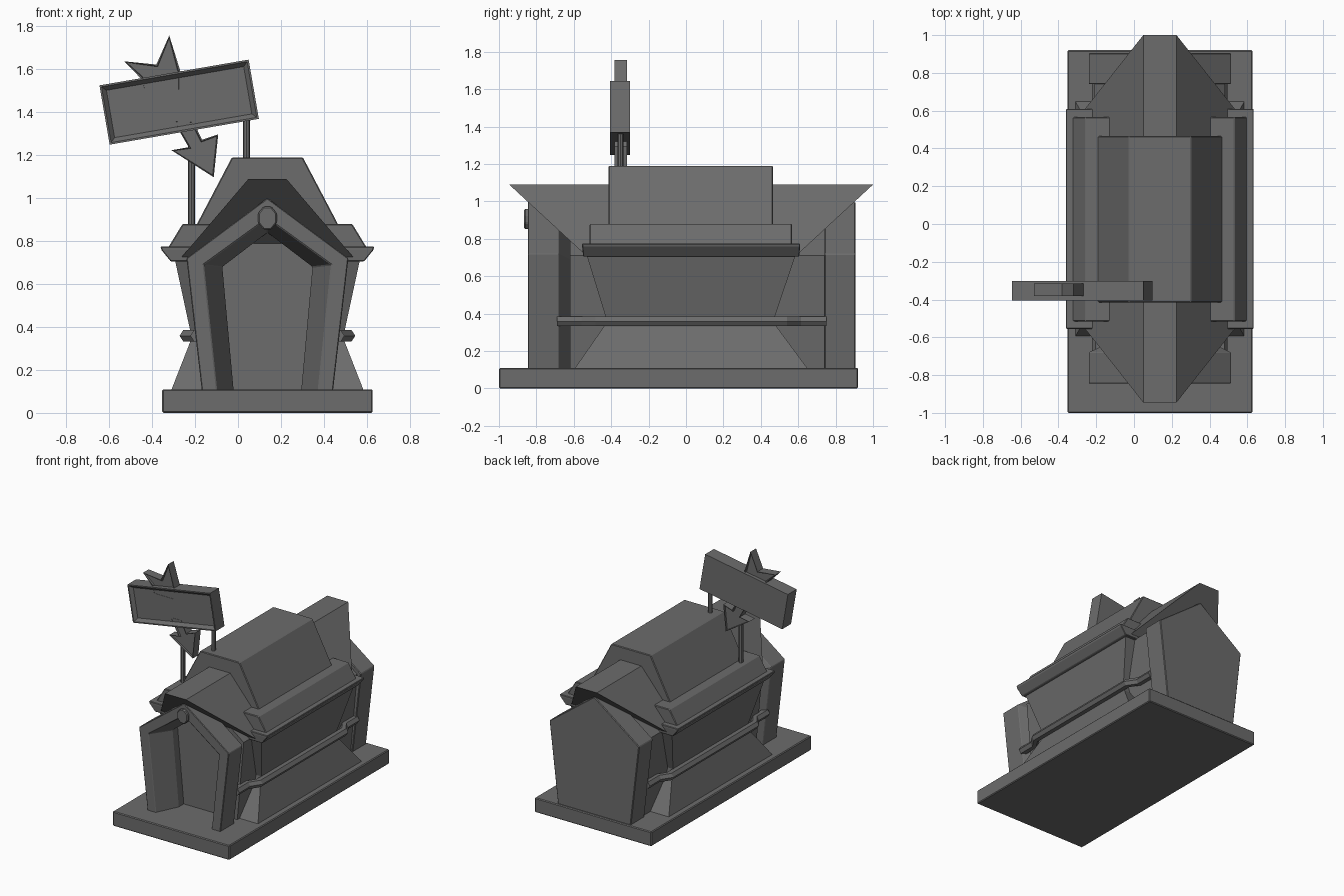
import bpy, bmesh, math
from mathutils import Matrix, Vector

if "Cube" in bpy.data.objects:
    bpy.data.objects.remove(bpy.data.objects["Cube"])

CX = 0.137  # building centre line
gray = bpy.data.materials.new("dark_gray")
gray.diffuse_color = (0.15, 0.15, 0.15, 1)
gray.use_nodes = True
gray.node_tree.nodes["Principled BSDF"].inputs["Base Color"].default_value = gray.diffuse_color


def finish(name, bm, bevel=0.0):
    bmesh.ops.recalc_face_normals(bm, faces=bm.faces[:])
    me = bpy.data.meshes.new(name)
    bm.to_mesh(me)
    bm.free()
    me.materials.append(gray)
    ob = bpy.data.objects.new(name, me)
    bpy.context.collection.objects.link(ob)
    if bevel:
        mod = ob.modifiers.new("soft_edges", "BEVEL")
        mod.width = bevel
        mod.segments = 1
        mod.limit_method = 'ANGLE'
    return ob


def loft(name, rings, bevel=0.0):
    """Closed rings of points joined into a capped solid."""
    bm = bmesh.new()
    vs = [[bm.verts.new(p) for p in r] for r in rings]
    n = len(rings[0])
    for a, b in zip(vs, vs[1:]):
        for i in range(n):
            j = (i + 1) % n
            bm.faces.new((a[i], a[j], b[j], b[i]))
    bm.faces.new(vs[0])
    bm.faces.new(vs[-1])
    return finish(name, bm, bevel)


def tiers(name, levels, bevel=0.0):
    """Stacked rectangles: z, half width, y front, y back."""
    return loft(name, [[(CX - d, y0, z), (CX + d, y0, z), (CX + d, y1, z), (CX - d, y1, z)]
                       for z, d, y0, y1 in levels], bevel)


def prism(name, pts, y0, y1, bevel=0.0):
    return loft(name, [[(x, y, z) for x, z in pts] for y in (y0, y1)], bevel)


def gable(bottom, shoulder, zs, apex, z0=0.1):
    """Five-sided house outline."""
    return [(CX - bottom, z0), (CX - shoulder, zs), (CX, apex), (CX + shoulder, zs), (CX + bottom, z0)]


# Base slab
tiers("base_slab", [(0, 0.49, -1.0, 0.92), (0.11, 0.49, -1.0, 0.92)], 0.006)

# Central body and rear end wall
prism("body_core", gable(0.29, 0.345, 0.71, 0.97), -0.62, 0.76)
prism("rear_wall", gable(0.305, 0.377, 0.72, 1.0), 0.74, 0.905, 0.005)

# Front entrance arch with splayed opening
arch = zip(gable(0.305, 0.377, 0.72, 1.0),
           gable(0.235, 0.297, 0.69, 0.905),
           gable(0.157, 0.21, 0.68, 0.84))
loft("entrance_arch", [[(o[0], -0.845, o[1]), (f[0], -0.845, f[1]), (b[0], -0.68, b[1]),
                        (b[0], -0.6, b[1]), (o[0], -0.68, o[1])] for o, f, b in arch], 0.004)

# Boss at the peak of the arch
boss = [(CX + 0.043 * math.sin(a) * 1.1, 0.907 + 0.058 * math.cos(a))
        for a in (math.pi / 8 + i * math.pi / 4 for i in range(8))]
prism("arch_boss", boss, -0.865, -0.66, 0.006)

# Waisted side bays: flared skirt below, outward leaning wall above
tiers("side_bays", [(0.1, 0.45, -0.6, 0.655), (0.33, 0.36, -0.44, 0.485),
                    (0.385, 0.36, -0.43, 0.475), (0.71, 0.43, -0.53, 0.585)])

# Waist rails that step out around the bays
for side, label in ((-1, "left"), (1, "right")):
    path = [(-0.69, 0.325), (-0.56, 0.325), (-0.485, 0.375), (0.54, 0.375), (0.615, 0.325), (0.75, 0.325)]
    loft(label + "_rail", [[(CX + side * (d + 0.034 * math.cos(i * math.pi / 3)), y,
                             0.359 + 0.03 * math.sin(i * math.pi / 3)) for i in range(6)]
                           for y, d in path])

# Roof with raked ends, eaves and raised cap
tiers("main_roof", [(0.725, 0.4, -0.55, 0.605), (1.09, 0.088, -0.945, 1.0)])
tiers("eave_gutter", [(0.705, 0.45, -0.55, 0.605), (0.758, 0.493, -0.555, 0.61),
                      (0.775, 0.498, -0.555, 0.61)], 0.004)
tiers("eave_slope", [(0.77, 0.462, -0.515, 0.567), (0.88, 0.395, -0.515, 0.567)], 0.005)
tiers("roof_cap", [(0.87, 0.333, -0.415, 0.465), (1.19, 0.165, -0.415, 0.465)], 0.005)

# Sign poles
for x, z0, label in ((-0.217, 0.8, "left"), (0.04, 1.15, "right")):
    bm = bmesh.new()
    bmesh.ops.create_cone(bm, segments=8, radius1=0.016, radius2=0.016, depth=1.42 - z0, cap_ends=True,
                          matrix=Matrix.Translation((x, -0.35, (1.42 + z0) / 2)))
    finish(label + "_sign_pole", bm)


def recess(bm, faces, rim, slope, depth):
    """Flat rim, then a sloped step into a sunken panel."""
    bmesh.ops.inset_region(bm, faces=faces, thickness=rim)
    bmesh.ops.inset_region(bm, faces=faces, thickness=slope, depth=-depth)


# Tilted sign board with sunken front panel
bm = bmesh.new()
bmesh.ops.create_cube(bm, size=1, matrix=Matrix.Diagonal((0.705, 0.105, 0.28, 1)))
bm.normal_update()
recess(bm, [f for f in bm.faces if f.normal.y < -0.9], 0.012, 0.028, 0.025)
bmesh.ops.transform(bm, verts=bm.verts[:], matrix=Matrix.Translation((-0.274, -0.353, 1.447))
                    @ Matrix.Rotation(math.radians(-9.8), 4, 'Y'))
finish("sign_board", bm)


def sign_ornament(name, pts):
    """Extruded outline with shallow recessed front and back."""
    bm = bmesh.new()
    f = bm.faces.new([bm.verts.new((x, -0.382, z)) for x, z in pts])
    ext = bmesh.ops.extrude_face_region(bm, geom=[f], use_keep_orig=True)
    bmesh.ops.translate(bm, vec=Vector((0, 0.067, 0)),
                        verts=[v for v in ext["geom"] if isinstance(v, bmesh.types.BMVert)])
    bmesh.ops.recalc_face_normals(bm, faces=bm.faces[:])
    bm.normal_update()
    for s in (-1, 1):
        recess(bm, [g for g in bm.faces if g.normal.y * s > 0.9], 0.008, 0.004, 0.012)
    finish(name, bm)


# Star burst above the board and arrow head below it
sign_ornament("sign_star", [(-0.44, 1.50), (-0.455, 1.56), (-0.53, 1.637), (-0.38, 1.622),
                            (-0.32, 1.757), (-0.268, 1.59), (-0.27, 1.50)])
sign_ornament("sign_arrow", [(-0.30, 1.36), (-0.23, 1.237), (-0.31, 1.223), (-0.113, 1.097),
                             (-0.092, 1.297), (-0.167, 1.272), (-0.21, 1.36)])
